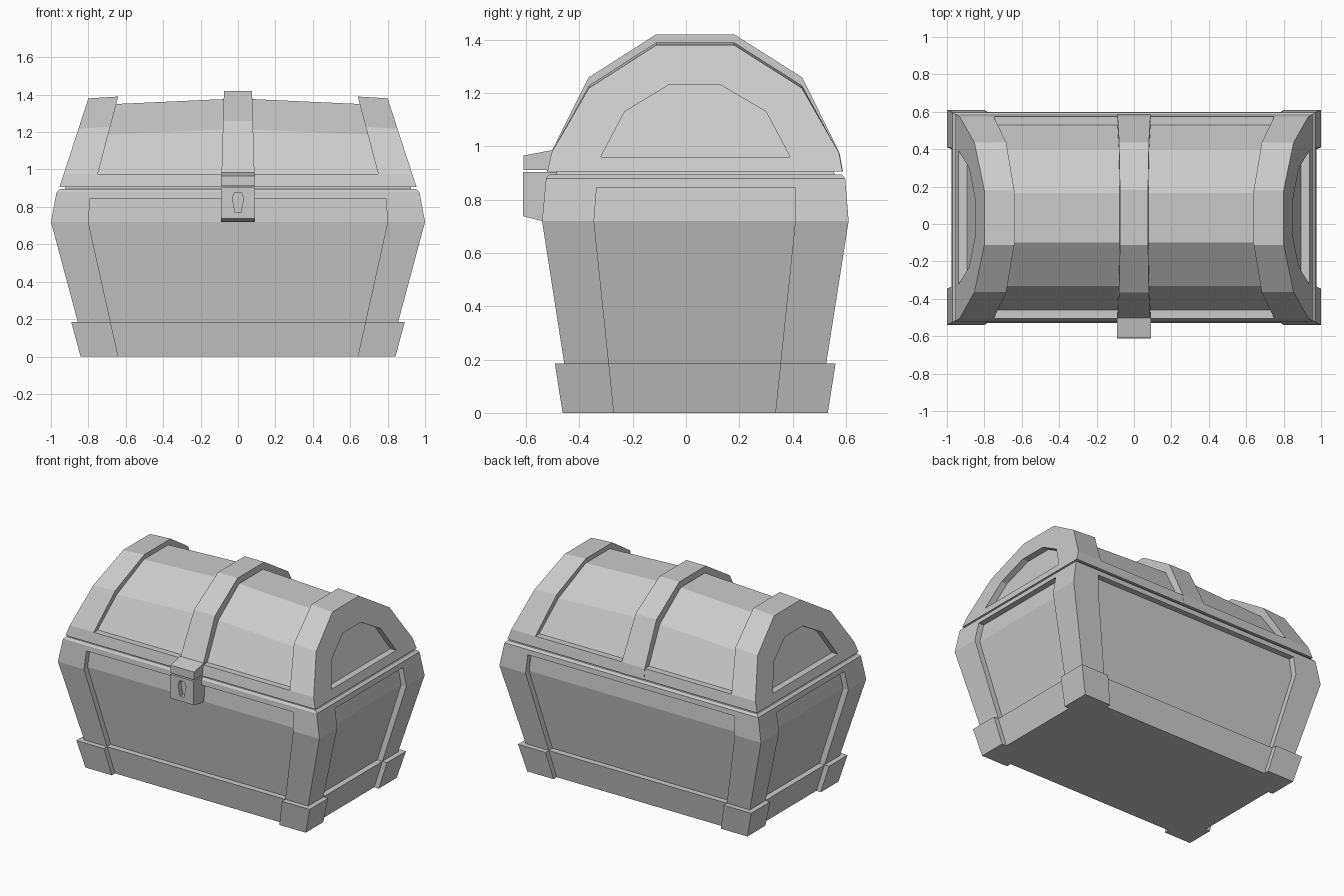
import bpy, bmesh

if "Cube" in bpy.data.objects:
    bpy.data.objects.remove(bpy.data.objects["Cube"])


def loft(name, rings, mirror=False):
    """Join equal-length closed rings into a capped flat-shaded solid."""
    bm = bmesh.new()
    vs = [[bm.verts.new(p) for p in r] for r in rings]
    n = len(rings[0])
    for a, b in zip(vs, vs[1:]):
        for i in range(n):
            j = (i + 1) % n
            bm.faces.new((a[i], a[j], b[j], b[i]))
    bm.faces.new(vs[0])
    bm.faces.new(vs[-1])
    bmesh.ops.recalc_face_normals(bm, faces=bm.faces)
    me = bpy.data.meshes.new(name)
    bm.to_mesh(me)
    bm.free()
    ob = bpy.data.objects.new(name, me)
    bpy.context.collection.objects.link(ob)
    if mirror:
        m = ob.modifiers.new("mirror", 'MIRROR')
        m.use_axis[0] = True
        m.use_mirror_merge = False
    return ob


def rect(x0, x1, y0, y1, z):
    return [(x0, y0, z), (x1, y0, z), (x1, y1, z), (x0, y1, z)]


def lerp_table(table, z):
    """Interpolate rows of (z, values...) at height z."""
    for a, b in zip(table, table[1:]):
        if z <= b[0]:
            t = (z - a[0]) / (b[0] - a[0])
            return [p + (q - p) * t for p, q in zip(a[1:], b[1:])]
    return table[-1][1:]


# Body outline: z, half width, front y, back y
OUTER = [(0, .807, -.428, .497), (.72, 1, -.54, .61),
         (.88, .97, -.525, .597), (.895, .952, -.513, .583)]
# Inner edges of the corner posts: z, x, front y, back y
INNER = [(0, .64, -.27, .335), (.72, .80, -.345, .41), (.845, .79, -.335, .408)]


def shell(z, grow=0):
    w, f, b = lerp_table(OUTER, z)
    return rect(-w - grow, w + grow, f - grow, b + grow, z)


# Recessed panels, bottom band and upper rim
D = .04
loft("body_panels", [shell(z, -D) for z in (.02, .72, .87)] + [rect(-.92, .92, -.485, .555, .92)])
loft("bottom_band", [shell(0), shell(.185)])
loft("body_rim", [shell(z) for z in (.845, .88, .895)])


# Corner posts and feet
def corner(z, back, grow):
    w, f, b = lerp_table(OUTER, z)
    x, yf, yb = lerp_table(INNER, z)
    return rect(x, w + grow, yb, b + grow, z) if back else rect(x, w + grow, f - grow, yf, z)


for side, back in (("front", False), ("back", True)):
    loft(side + "_corner_posts", [corner(z, back, 0) for z in (.1, .72, .845)], True)
    loft(side + "_feet", [corner(z, back, .035) for z in (0, .185)], True)


# Lid cross-section (y, z) with crown height and inset
def arch(top, d=0):
    m = top - .162
    return [(-.52 + d, .905), (-.505 + d, .975), (-.364 + .75 * d, m), (-.111 + .3 * d, top),
            (.18 - .3 * d, top), (.435 - .75 * d, m), (.574 - d, .975), (.587 - d, .905)]


def end_x(z):
    return .955 - .326 * (z - .905)


# Lid rim and bowed roof panels
loft("lid_rim", [rect(-.8, .8, -.52, .587, .905), rect(-.8, .8, -.505, .574, .975)])
loft("lid_panels", [[(x, y, z) for y, z in arch(top, .044)]
                    for x, top in ((-.76, 1.345), (-.08, 1.376), (.08, 1.376), (.76, 1.345))])

# Lid end bands with a recessed end panel
recess = [(-.32, .96), (-.302, .994), (-.23, 1.13), (-.065, 1.23),
          (.13, 1.23), (.30, 1.13), (.372, .994), (.39, .96)]
loft("lid_ends", [
    [(.75 - .265 * (z - .975), y, z) for y, z in arch(1.39)],
    [(end_x(z), y, z) for y, z in arch(1.38)],
    [(end_x(z), y, z) for y, z in recess],
    [(end_x(z) - .045, y, z) for y, z in recess]], True)

# Centre strap over the lid
loft("centre_strap", [[(s * (.09 - .029 * (z - .905)), y, z) for y, z in arch(1.42, -.002)]
                      for s in (-1, 1)])


# Lock hasp and lock box with keyhole
def slab(name, prof):
    return loft(name, [[(x, y, z) for y, z in prof] for x in (-.09, .09)])


slab("hasp", [(-.47, .911), (-.61, .911), (-.61, .965), (-.505, .985), (-.47, .985)])
lock = slab("lock_box", [(-.47, .72), (-.542, .72), (-.612, .738), (-.612, .903), (-.47, .903)])
hole = [(-.015, .77), (.015, .77), (.03, .845), (.018, .878), (-.018, .878), (-.03, .845)]
cutter = loft("keyhole_cutter", [[(x, y, z) for x, z in hole] for y in (-.7, -.58)])
cutter.hide_render = True
cutter.hide_viewport = True
mod = lock.modifiers.new("keyhole", 'BOOLEAN')
mod.operation = 'DIFFERENCE'
mod.solver = 'EXACT'
mod.object = cutter
